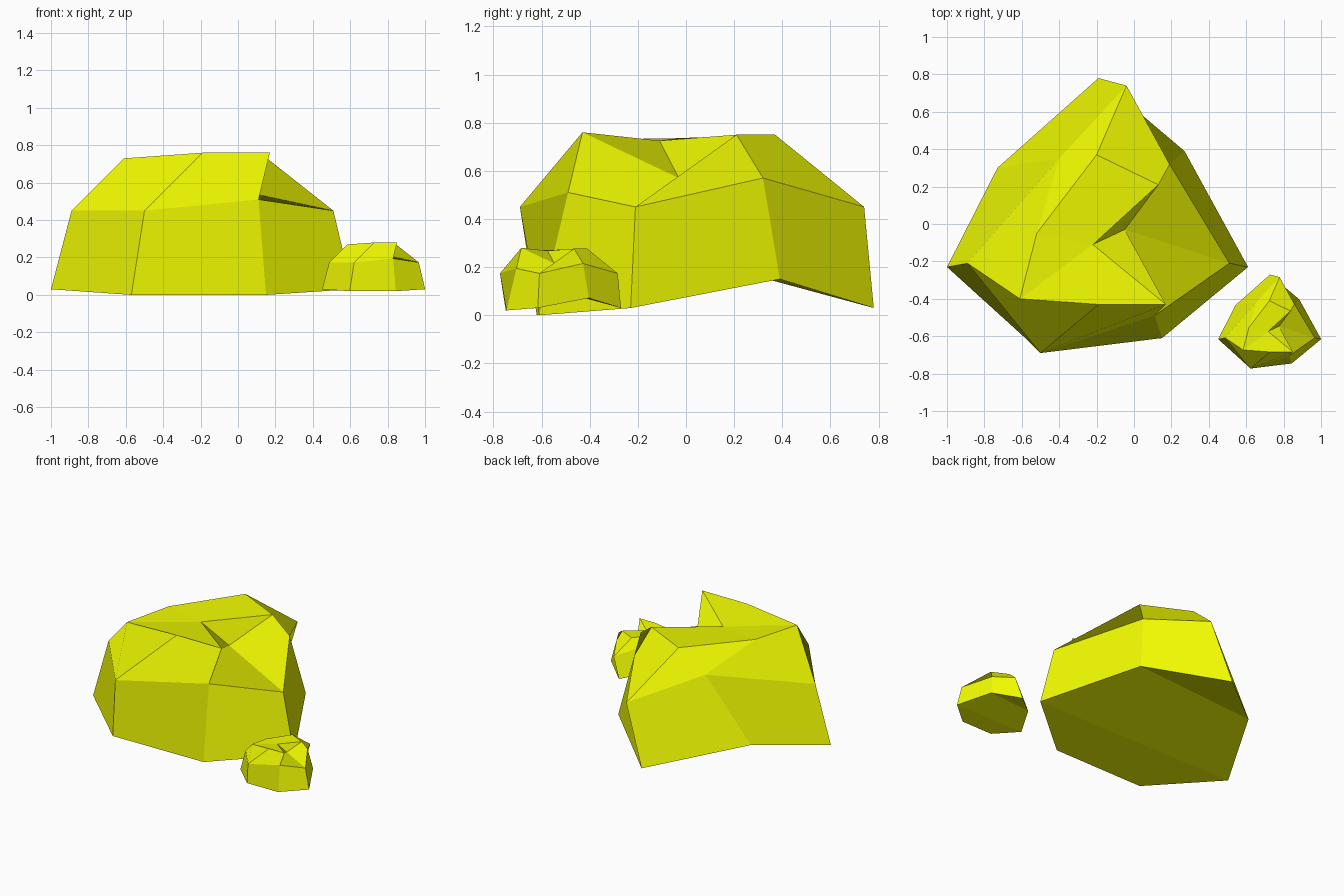
import bpy

if "Cube" in bpy.data.objects:
    bpy.data.objects.remove(bpy.data.objects["Cube"])

# Material shared by both stones
mat = bpy.data.materials.new("yellow_stone")
mat.diffuse_color = (0.86, 0.95, 0.0, 1)
mat.use_nodes = True
mat.node_tree.nodes["Principled BSDF"].inputs["Base Color"].default_value = mat.diffuse_color

# Seven-sided rings, counter-clockwise from the left corner
base = [(-1, -.23, .03), (-.57, -.62, 0), (.15, -.61, 0), (.61, -.23, .03),
        (.27, .39, .15), (-.19, .78, .03), (-.73, .30, .16)]
shoulder = [(-.89, -.21, .45), (-.50, -.69, .45), (.11, -.49, .51), (.51, -.21, .45),
            (.19, .32, .57), (-.04, .74, .45), (-.40, .35, .60)]
# Top corners, with the bottom of the notch last
crown = [(-.61, -.40, .73), (-.19, -.43, .76), (.17, -.43, .76), (-.22, -.11, .725),
         (.13, .21, .75), (-.20, .37, .75), (-.52, -.05, .735), (-.05, -.03, .57)]

n = len(base)
faces = [(3, 2, 1, 0), (6, 4, 3, 0), (6, 5, 4)]                        # underside
faces += [(n + i, i, (i + 1) % n, n + (i + 1) % n) for i in range(n)]  # walls
faces += [(7, 8, 15, 14), (8, 9, 16, 15), (11, 12, 19, 18),            # sloped facets
          (13, 20, 19, 12), (7, 14, 20, 13)]
faces += [(16, 9, 10, 21), (10, 11, 18, 21), (16, 21, 17), (17, 21, 18)]  # notch
faces += [(14, 15, 16, 17), (14, 17, 20), (17, 18, 19, 20)]            # top

mesh = bpy.data.meshes.new("faceted_rock")
mesh.from_pydata(base + shoulder + crown, [], faces)
mesh.materials.append(mat)
mesh.update()


def place_rock(name, location, size):
    rock = bpy.data.objects.new(name, mesh)
    rock.location = location
    rock.scale = (size, size, size)
    bpy.context.collection.objects.link(rock)


# Large rock and its small copy beside it
place_rock("large_rock", (0, 0, 0), 1)
place_rock("small_rock", (.792, -.537, .02), .342)
